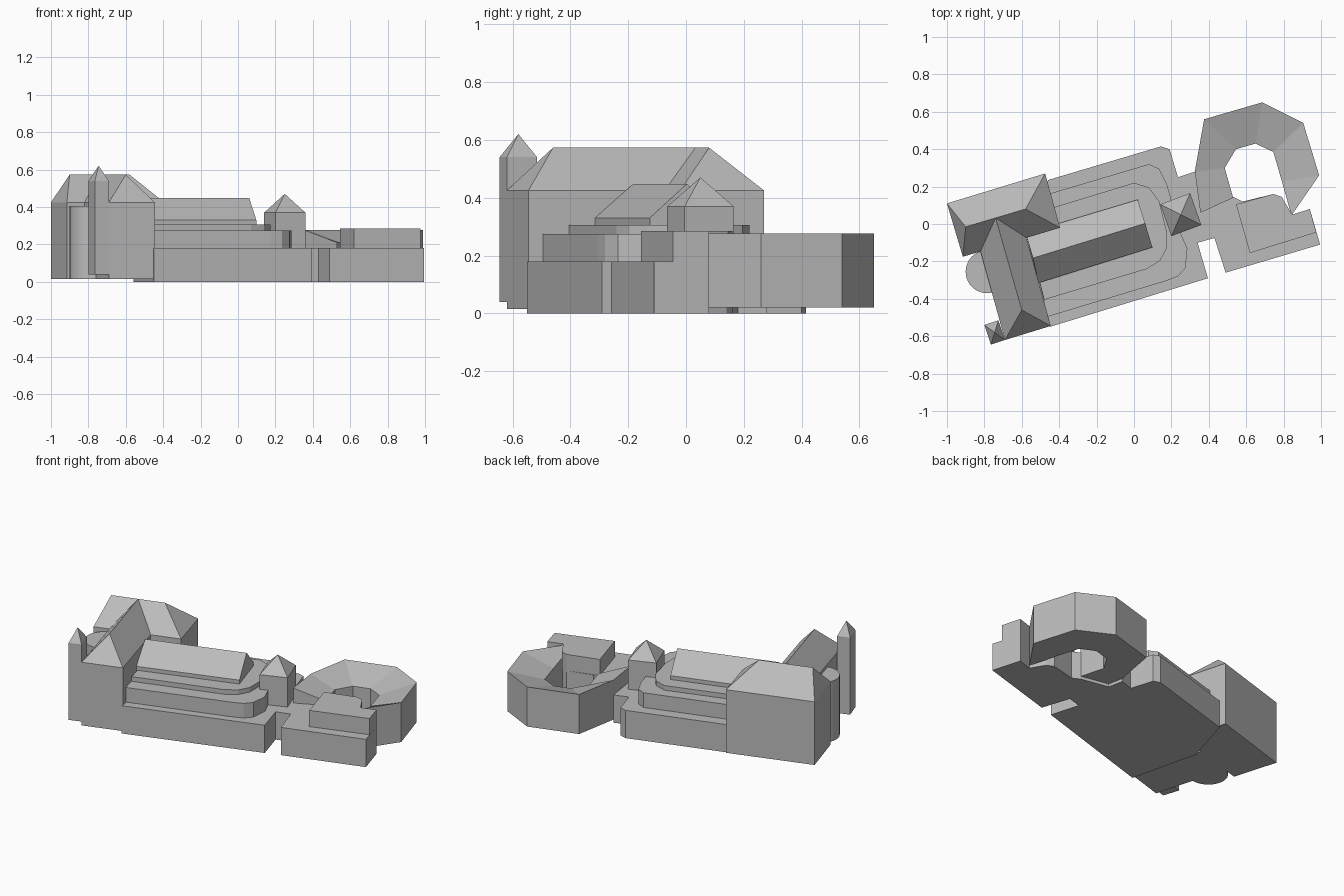
import bpy
import bmesh

if "Cube" in bpy.data.objects:
    bpy.data.objects.remove(bpy.data.objects["Cube"], do_unlink=True)

# One plain grey for the whole massing
stone = bpy.data.materials.new("plain_grey")
stone.use_nodes = True
GREY = (0.5, 0.5, 0.5, 1)
stone.diffuse_color = GREY
stone.node_tree.nodes["Principled BSDF"].inputs["Base Color"].default_value = GREY


def finish(name, bm):
    bmesh.ops.recalc_face_normals(bm, faces=bm.faces[:])
    mesh = bpy.data.meshes.new(name)
    bm.to_mesh(mesh)
    bm.free()
    mesh.materials.append(stone)
    obj = bpy.data.objects.new(name, mesh)
    bpy.context.collection.objects.link(obj)
    return obj


def walls(bm, outline, low, high):
    """Floor and side walls; returns the ring of top vertices."""
    bottom = [bm.verts.new((x, y, low)) for x, y in outline]
    top = [bm.verts.new((x, y, high)) for x, y in outline]
    bm.faces.new(bottom)
    for i in range(len(top)):
        j = (i + 1) % len(top)
        bm.faces.new((bottom[i], bottom[j], top[j], top[i]))
    return top


def flat_block(name, outline, low, high):
    bm = bmesh.new()
    bm.faces.new(walls(bm, outline, low, high))
    return finish(name, bm)


def ridge_block(name, outline, low, eaves, ridge, peak):
    """Four corners; the ridge runs from the side 0-1 to the side 2-3."""
    bm = bmesh.new()
    a, b, c, d = walls(bm, outline, low, eaves)
    start, end = [bm.verts.new((x, y, peak)) for x, y in ridge]
    for face in ((a, b, start), (b, c, end, start), (c, d, end), (d, a, start, end)):
        bm.faces.new(face)
    return finish(name, bm)


def spire_block(name, outline, low, eaves, peak):
    bm = bmesh.new()
    top = walls(bm, outline, low, eaves)
    x, y = [sum(p[k] for p in outline) / len(outline) for k in (0, 1)]
    tip = bm.verts.new((x, y, peak))
    for i in range(len(top)):
        bm.faces.new((top[i], top[(i + 1) % len(top)], tip))
    return finish(name, bm)


# Two tall hipped wings meeting at a right angle
EAVES, PEAK = 0.425, 0.573
ridge_block("rear_wing", [(-1, 0.11), (-0.915, -0.175), (-0.395, -0.02), (-0.475, 0.27)],
            0.015, EAVES, [(-0.9, -0.015), (-0.58, 0.08)], PEAK)
ridge_block("front_wing", [(-0.445, -0.545), (-0.69, -0.62), (-0.86, -0.005), (-0.615, 0.07)],
            0.015, EAVES, [(-0.6, -0.46), (-0.74, 0.033)], PEAK)

# Slim corner turret and central tower with pyramid caps
spire_block("corner_turret", [(-0.8, -0.54), (-0.765, -0.645), (-0.69, -0.62), (-0.725, -0.515)],
            0.04, 0.54, 0.62)
spire_block("central_tower", [(0.14, 0.105), (0.2, -0.065), (0.36, -0.005), (0.3, 0.165)],
            0.0, 0.37, 0.47)

# Round stair bay between the wings
bm = bmesh.new()
bmesh.ops.create_cone(bm, cap_ends=True, segments=40, radius1=0.115, radius2=0.115, depth=0.39)
bmesh.ops.translate(bm, verts=bm.verts[:], vec=(-0.785, -0.255, 0.21))
bay = finish("round_bay", bm)
bpy.context.view_layer.objects.active = bay
bay.select_set(True)
bpy.ops.object.shade_smooth_by_angle()

# Wide ground storey, with a notch in front and the yard cut in behind
flat_block("ground_storey", [
    (-0.45, -0.55), (0.395, -0.29), (0.34, -0.1), (0.43, -0.075), (0.49, -0.26),
    (0.995, -0.11), (0.94, 0.08), (0.845, 0.05), (0.79, 0.14), (0.745, 0.16),
    (0.58, 0.12), (0.53, 0.145), (0.345, 0.18), (0.325, 0.28), (0.235, 0.25),
    (0.19, 0.4), (0.145, 0.415), (-0.46, 0.235), (-0.56, -0.1)], 0, 0.18)

# Stepped tiers with a rounded end
flat_block("middle_tier", [
    (-0.46, -0.495), (0.17, -0.305), (0.235, -0.28), (0.275, -0.235), (0.285, -0.13),
    (0.25, -0.05), (0.175, 0.215), (0.135, 0.295), (0.08, 0.32), (-0.46, 0.16),
    (-0.56, -0.1)], 0.17, 0.275)
flat_block("upper_tier", [
    (-0.48, -0.405), (0.07, -0.24), (0.14, -0.195), (0.175, -0.13), (0.175, -0.04),
    (0.135, 0.12), (0.08, 0.195), (0, 0.22), (-0.46, 0.08), (-0.56, -0.1)], 0.27, 0.305)

# Gabled hall roof on top of the tiers
ridge_block("hall_roof", [(0.098, -0.125), (0.02, 0.13), (-0.58, -0.05), (-0.51, -0.315)],
            0.3, 0.33, [(0.06, 0.003), (-0.54, -0.182)], 0.448)

# Raised block at the east end
flat_block("east_block", [
    (0.62, -0.155), (0.975, -0.045), (0.94, 0.08), (0.845, 0.05), (0.79, 0.145),
    (0.745, 0.16), (0.545, 0.105)], 0.17, 0.285)

# Faceted horseshoe around the yard, its roof falling inward
outer = [(0.355, 0.06), (0.325, 0.28), (0.375, 0.56), (0.685, 0.65), (0.905, 0.54),
         (0.99, 0.26), (0.845, 0.05)]
inner = [(0.53, 0.14), (0.485, 0.3), (0.545, 0.4), (0.65, 0.43), (0.745, 0.385),
         (0.79, 0.23), (0.835, 0.07)]
bm = bmesh.new()
sections = []
for (ox, oy), (ix, iy) in zip(outer, inner):
    corners = ((ox, oy, 0.02), (ox, oy, 0.277), (ix, iy, 0.21), (ix, iy, 0.02))
    sections.append([bm.verts.new(co) for co in corners])
for s, t in zip(sections, sections[1:]):
    for i in range(4):
        j = (i + 1) % 4
        bm.faces.new((s[i], s[j], t[j], t[i]))
bm.faces.new(sections[0])
bm.faces.new(sections[-1])
finish("horseshoe_wing", bm)
